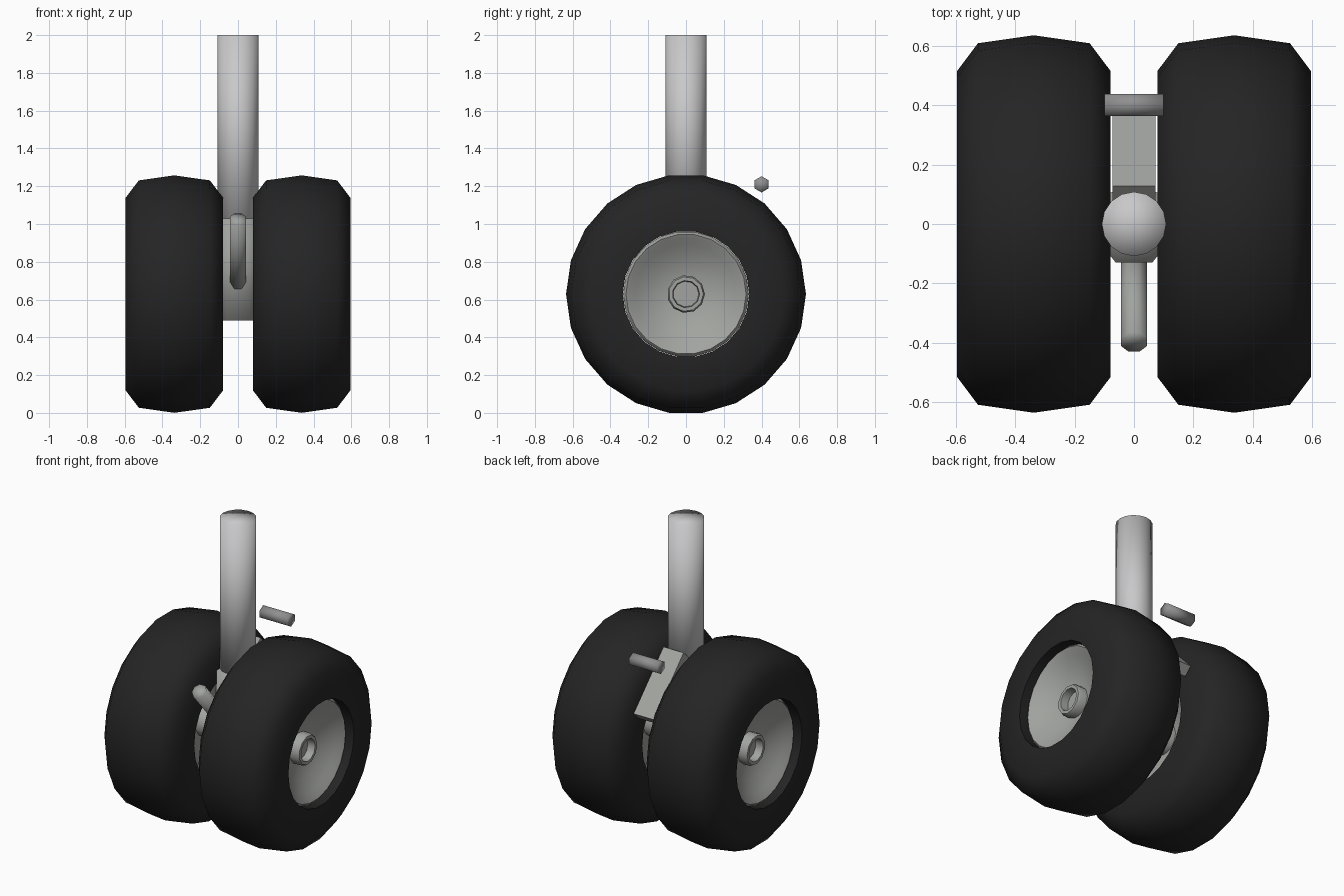
import bpy, bmesh, math
from mathutils import Vector, Matrix

cube = bpy.data.objects.get("Cube")
if cube:
    bpy.data.objects.remove(cube, do_unlink=True)


def material(name, rgb):
    m = bpy.data.materials.new(name)
    m.use_nodes = True
    m.diffuse_color = (*rgb, 1)
    bsdf = m.node_tree.nodes["Principled BSDF"]
    bsdf.inputs["Base Color"].default_value = (*rgb, 1)
    bsdf.inputs["Roughness"].default_value = 0.6
    return m


rubber = material("black rubber", (0.018, 0.018, 0.018))
light_metal = material("light metal", (0.58, 0.58, 0.59))
grey_metal = material("grey metal", (0.36, 0.37, 0.35))
pin_metal = material("dark metal", (0.28, 0.28, 0.28))


def finish(bm, name, mat, smooth=None):
    """Turn a bmesh into an object; smooth is a limit angle in degrees."""
    bmesh.ops.recalc_face_normals(bm, faces=bm.faces[:])
    me = bpy.data.meshes.new(name)
    bm.to_mesh(me)
    bm.free()
    me.materials.append(mat)
    ob = bpy.data.objects.new(name, me)
    bpy.context.collection.objects.link(ob)
    if smooth:
        bpy.ops.object.select_all(action='DESELECT')
        ob.select_set(True)
        bpy.context.view_layer.objects.active = ob
        if smooth >= 180:
            bpy.ops.object.shade_smooth()
        else:
            bpy.ops.object.shade_smooth_by_angle(angle=math.radians(smooth))
    return ob


def lathe(name, profile, centre, segments, mat, smooth):
    """Spin a closed (x, radius) profile around an axle along x."""
    bm = bmesh.new()
    rings = []
    for i in range(segments):
        a = math.tau * i / segments
        rings.append([bm.verts.new((centre.x + x, centre.y + r * math.cos(a),
                                    centre.z + r * math.sin(a))) for x, r in profile])
    n = len(profile)
    for i in range(segments):
        p, q = rings[i], rings[(i + 1) % segments]
        for j in range(n):
            k = (j + 1) % n
            bm.faces.new((p[j], p[k], q[k], q[j]))
    bmesh.ops.remove_doubles(bm, verts=bm.verts[:], dist=1e-5)
    return finish(bm, name, mat, smooth)


def rod(name, start, end, radius, sides, mat, turn=0):
    """Smooth-shaded prism between two points."""
    start, end = Vector(start), Vector(end)
    axis = end - start
    bm = bmesh.new()
    bmesh.ops.create_cone(bm, cap_ends=True, cap_tris=True, segments=sides,
                          radius1=radius, radius2=radius, depth=axis.length)
    spin = Matrix.Rotation(math.radians(turn), 4, 'Z')
    aim = axis.to_track_quat('Z', 'Y').to_matrix().to_4x4()
    bm.transform(Matrix.Translation((start + end) / 2) @ aim @ spin)
    return finish(bm, name, mat, 180)


def mirrored(half):
    """Complete a half profile, given from outside in, across x = 0."""
    return half + [(-x, r) for x, r in reversed(half)]


# Wheels: tyre, dished rim and hollow hub on each side
tyre_profile = [(0.258, 0.335), (0.258, 0.515), (0.188, 0.608), (0, 0.635),
                (-0.188, 0.608), (-0.258, 0.515), (-0.258, 0.335)]
rim_profile = mirrored([(0.10, 0), (0.10, 0.09), (0.135, 0.19), (0.175, 0.265),
                        (0.20, 0.30), (0.21, 0.318), (0.195, 0.333)])
hub_profile = mirrored([(0.115, 0), (0.115, 0.068), (0.165, 0.072),
                        (0.165, 0.092), (0.15, 0.1), (0.08, 0.1)])
for side, sign in (("left", 1), ("right", -1)):
    centre = Vector((0.337 * sign, 0, 0.629))
    lathe(side + "_tyre", tyre_profile, centre, 22, rubber, 58)
    lathe(side + "_rim", rim_profile, centre, 22, grey_metal, 70)
    lathe(side + "_hub", hub_profile, centre, 11, grey_metal, 50)

# Axle joining the wheels
rod("axle", (-0.4, 0, 0.629), (0.4, 0, 0.629), 0.06, 10, grey_metal)

# Main strut and the seven-sided housing under it
rod("main_strut", (0, 0, 0.95), (0, 0, 2), 0.108, 16, light_metal)
rod("axle_housing", (0, 0, 0.49), (0, 0, 1.03), 0.143, 7, grey_metal, turn=180)

# Front brace leaning forward and loose hinge pin behind
rod("front_brace", (0, -0.04, 0.62), (0, -0.397, 1.027), 0.047, 8, grey_metal, turn=22.5)
rod("hinge_pin", (-0.1, 0.4, 1.21), (0.1, 0.4, 1.21), 0.043, 6, pin_metal)

# Sloping rear link plate
bm = bmesh.new()
bmesh.ops.create_cube(bm, size=1)
bm.transform(Matrix.Translation((0, 0.255, 1.01)) @ Matrix.Rotation(math.radians(-46), 4, 'X')
             @ Matrix.Diagonal((0.144, 0.44, 0.07, 1)))
finish(bm, "rear_link", grey_metal)
